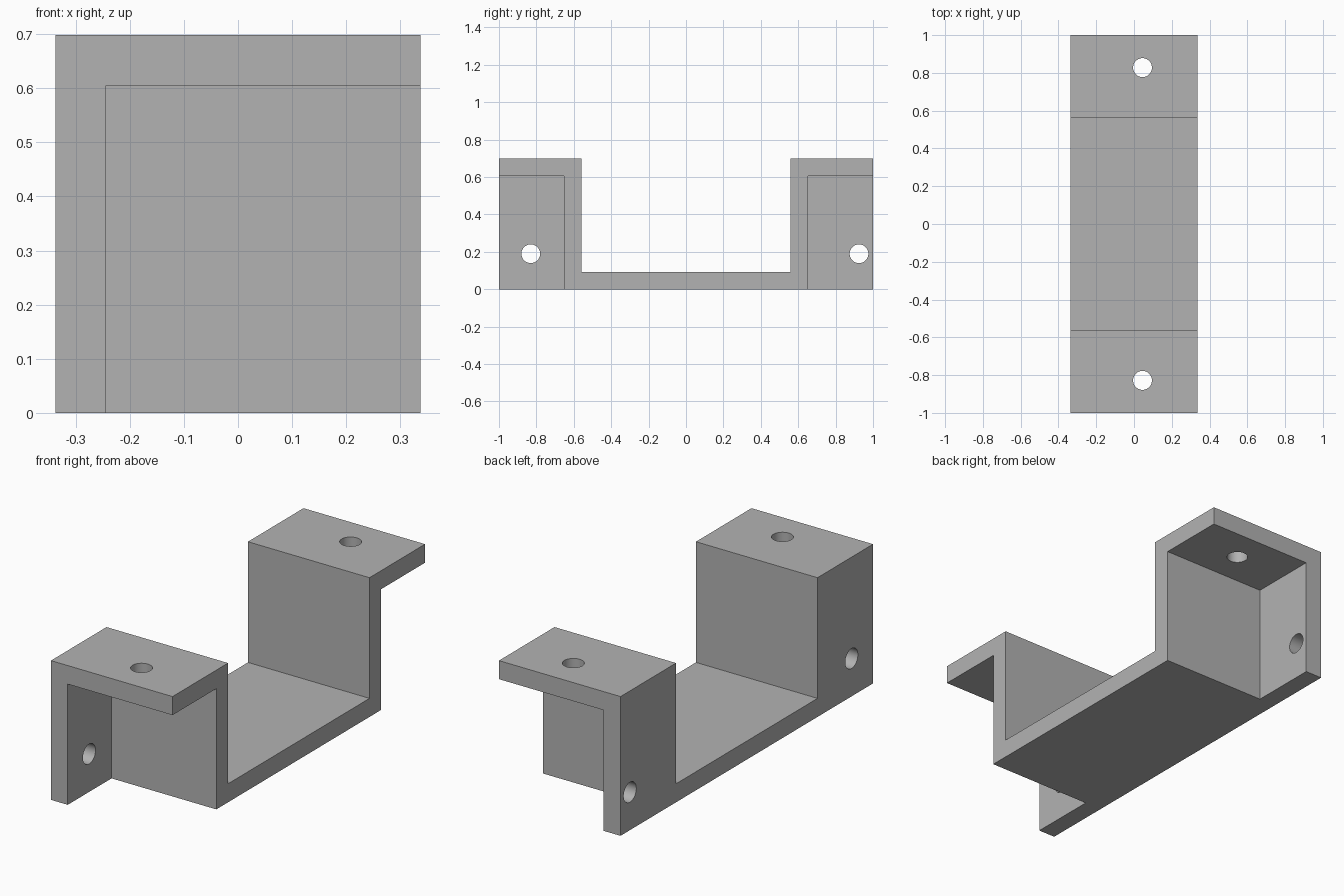
import bpy, bmesh, math
from mathutils import Matrix, Vector

if "Cube" in bpy.data.objects:
    bpy.data.objects.remove(bpy.data.objects["Cube"])

HALF_W, HALF_L, TOP = 0.337, 1.0, 0.698
T = 0.093            # plate thickness
STEP = 0.56          # inner face of each raised end
HOLE_R, HOLE_X, SIDE_Z = 0.05, 0.045, 0.19

grey = bpy.data.materials.new("plain_grey")
grey.diffuse_color = (0.45, 0.45, 0.45, 1)
grey.use_nodes = True
grey.node_tree.nodes["Principled BSDF"].inputs["Base Color"].default_value = grey.diffuse_color


def finish(name, bm):
    bmesh.ops.recalc_face_normals(bm, faces=bm.faces)
    mesh = bpy.data.meshes.new(name)
    bm.to_mesh(mesh)
    bm.free()
    mesh.materials.append(grey)
    obj = bpy.data.objects.new(name, mesh)
    bpy.context.collection.objects.link(obj)
    return obj


def box(name, lo, hi):
    lo, hi = Vector(lo), Vector(hi)
    bm = bmesh.new()
    bmesh.ops.create_cube(bm, size=1, matrix=Matrix.Translation((lo + hi) / 2)
                          @ Matrix.Diagonal((*(hi - lo), 1)))
    return finish(name, bm)


def drill(name, centre, rot=Matrix()):
    bm = bmesh.new()
    bmesh.ops.create_cone(bm, cap_ends=True, segments=48, radius1=HOLE_R,
                          radius2=HOLE_R, depth=0.3,
                          matrix=Matrix.Translation(centre) @ rot)
    return finish(name, bm)


# Bracket body: U-shaped side profile extruded across the width
half = [(STEP, T), (STEP, TOP), (HALF_L, TOP), (HALF_L, 0)]
profile = half + [(-y, z) for y, z in reversed(half)]
bm = bmesh.new()
face = bm.faces.new([bm.verts.new((-HALF_W, y, z)) for y, z in profile])
ext = bmesh.ops.extrude_face_region(bm, geom=[face])
bmesh.ops.translate(bm, vec=(2 * HALF_W, 0, 0),
                    verts=[v for v in ext["geom"] if isinstance(v, bmesh.types.BMVert)])
body = finish("bracket", bm)

# Cutters: end pockets, top screw holes, side screw holes
cutters = []
sideways = Matrix.Rotation(math.pi / 2, 4, 'Y')
for s, side_y in ((-1, -0.83), (1, 0.925)):
    ys = sorted((s * (STEP + T), s * 1.2))
    cutters.append(box("pocket_cutter", (-HALF_W + T, ys[0], -0.2),
                       (HALF_W + 0.2, ys[1], TOP - T)))
    cutters.append(drill("top_hole_cutter", (HOLE_X, s * 0.828, TOP)))
    cutters.append(drill("side_hole_cutter", (-HALF_W, side_y, SIDE_Z), sideways))

bpy.context.view_layer.objects.active = body
body.select_set(True)
for c in cutters:
    c.hide_render = True
    mod = body.modifiers.new("cut", 'BOOLEAN')
    mod.operation, mod.solver, mod.object = 'DIFFERENCE', 'EXACT', c
    bpy.ops.object.modifier_apply(modifier=mod.name)
for c in cutters:
    bpy.data.objects.remove(c)

# Smooth the round holes, keep plate edges sharp
bpy.ops.object.select_all(action='DESELECT')
body.select_set(True)
bpy.ops.object.shade_smooth_by_angle(angle=math.radians(30))
